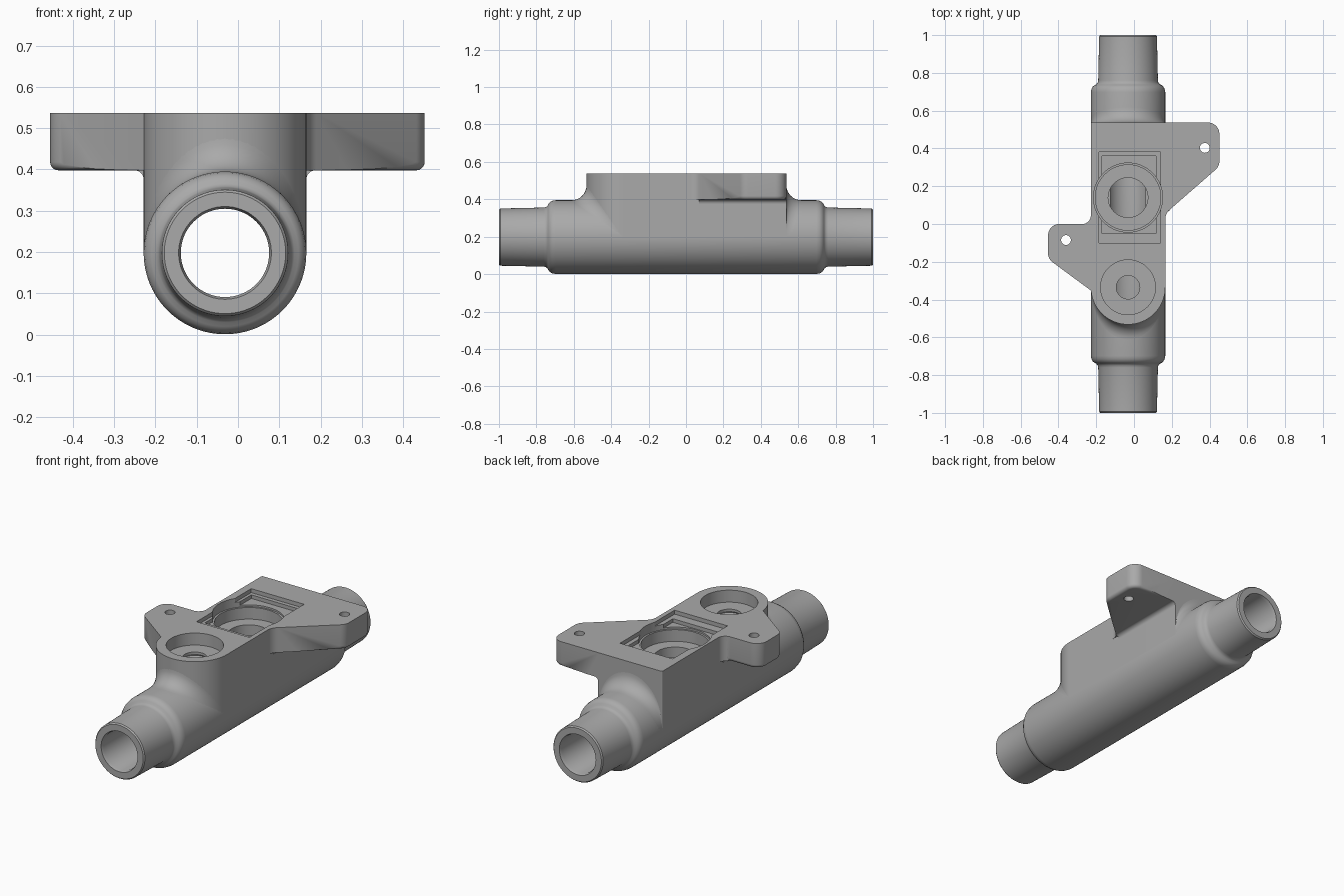
import bpy, bmesh, math
from mathutils import Vector

cube = bpy.data.objects.get("Cube")
if cube:
    bpy.data.objects.remove(cube, do_unlink=True)

CX, CZ, R = -0.0315, 0.198, 0.197      # pipe axis and body radius
TOP, EAR = 0.537, 0.398                # deck height, underside of the ears
BACK, NOSE = 0.537, -0.335             # block rear face, centre of its round nose
LEFT, RIGHT = CX + R, CX - R

grey = bpy.data.materials.new("cast grey")
grey.use_nodes = True
grey.diffuse_color = (0.4, 0.4, 0.4, 1)
grey.node_tree.nodes["Principled BSDF"].inputs["Base Color"].default_value = (0.4, 0.4, 0.4, 1)


def finish(name, bm):
    bmesh.ops.recalc_face_normals(bm, faces=bm.faces[:])
    mesh = bpy.data.meshes.new(name)
    bm.to_mesh(mesh)
    bm.free()
    mesh.materials.append(grey)
    ob = bpy.data.objects.new(name, mesh)
    bpy.context.scene.collection.objects.link(ob)
    return ob


def skin(name, rings, closed=False):
    """Solid through rings of equal point count."""
    bm = bmesh.new()
    loops = [[bm.verts.new(p) for p in ring] for ring in rings]
    n = len(loops[0])
    pairs = list(zip(loops, loops[1:]))
    for a, b in pairs:
        for i in range(n):
            j = (i + 1) % n
            bm.faces.new((a[i], a[j], b[j], b[i]))
    bm.faces.new(loops[0])
    bm.faces.new(loops[-1])
    return finish(name, bm)


def lathe(name, profile, centre, axis, steps=72):
    """Profile of (position along axis, radius)."""
    rings = []
    for h, r in profile:
        ring = []
        for i in range(steps):
            a = 2 * math.pi * i / steps
            c, s = r * math.cos(a), r * math.sin(a)
            offset = (c, h, s) if axis == "y" else (c, s, h)
            ring.append(Vector(centre) + Vector(offset))
        rings.append(ring)
    return skin(name, rings)


def rounded(points, steps=10):
    """Outline of (x, y, corner radius) with arcs at the corners."""
    out = []
    for i, (x, y, r) in enumerate(points):
        p = Vector((x, y))
        if not r:
            out.append(p)
            continue
        a = (Vector(points[i - 1][:2]) - p).normalized()
        b = (Vector(points[(i + 1) % len(points)][:2]) - p).normalized()
        half = a.angle(b) / 2
        centre = p + (a + b).normalized() * r / math.sin(half)
        start = p + a * r / math.tan(half) - centre
        end = p + b * r / math.tan(half) - centre
        sweep = math.pi - 2 * half
        for k in range(steps + 1):
            t = k / steps
            out.append(centre + (start * math.sin((1 - t) * sweep)
                                 + end * math.sin(t * sweep)) / math.sin(sweep))
    return out


def slab(name, outline, z0, z1):
    return skin(name, [[(p.x, p.y, z) for p in outline] for z in (z0, z1)])


def box(name, x0, x1, y0, y1, z0, z1):
    return slab(name, rounded([(x0, y0, 0), (x1, y0, 0), (x1, y1, 0), (x0, y1, 0)]), z0, z1)


def fillet(name, sections, a, b, steps=8):
    """Concave blend between directions a and b at (corner, radius) sections."""
    a, b = Vector(a), Vector(b)
    rings = []
    for corner, r in sections:
        corner = Vector(corner)
        ring = [corner - (a + b) * 0.1 * r]
        for k in range(steps + 1):
            t = math.pi / 2 * k / steps
            ring.append(corner + r * (a * (1 - math.cos(t)) + b * (1 - math.sin(t))))
        rings.append(ring)
    return skin(name, rings)


# Main pipe with stepped, slightly tapered ends
end = [(1, 0.147), (0.993, 0.153), (0.76, 0.158), (0.748, 0.161), (0.74, 0.168),
       (0.735, 0.178), (0.727, 0.187), (0.715, 0.194), (0.698, R)]
pipe = lathe("main_pipe", [(-y, r) for y, r in end] + end[::-1], (CX, 0, CZ), "y", 96)

# Raised block with a round nose
block = slab("upper_block", rounded([(RIGHT, NOSE - R, R * 0.999), (LEFT, NOSE - R, R * 0.999),
                                     (LEFT, BACK, 0), (RIGHT, BACK, 0.008)], 24), CZ, TOP)

# Mounting ears with softened lower edges
ears = {
    "left_ear": [(LEFT - 0.005, BACK, 0), (0.452, BACK, 0.06), (0.452, 0.305, 0.06),
                 (LEFT, 0.055, 0.07), (LEFT, -0.03, 0), (LEFT - 0.005, -0.03, 0)],
    "right_ear": [(RIGHT + 0.005, -0.36, 0), (RIGHT, -0.352, 0), (-0.455, -0.185, 0.06),
                  (-0.455, 0, 0.06), (RIGHT, 0, 0.045), (RIGHT, 0.07, 0), (RIGHT + 0.005, 0.07, 0)],
}
parts = [pipe, block]
for name, points in ears.items():
    ear = slab(name, rounded(points), EAR, TOP)
    bm = bmesh.new()
    bm.from_mesh(ear.data)
    rim = [e for e in bm.edges
           if all(v.co.z < EAR + 0.001 and abs(v.co.x - CX) > R + 0.03 for v in e.verts)]
    bmesh.ops.bevel(bm, geom=rim, offset=0.02, segments=5, profile=0.5, affect="EDGES")
    bm.to_mesh(ear.data)
    bm.free()
    parts.append(ear)

# Blends under the ears
for name, x, side, y0, y1 in (("left_ear_blend", LEFT, 1, 0.07, BACK),
                              ("right_ear_blend", RIGHT, -1, -0.33, 0)):
    parts.append(fillet(name, [((x, y, EAR), 0.022) for y in (y0, y1)], (side, 0, 0), (0, 0, -1)))

# Blends where the block meets the pipe at both ends
nose, rear = [], []
for i in range(33):
    ang = math.pi * (0.02 + 0.96 * i / 32)
    x, s = CX + R * math.cos(ang), R * math.sin(ang)
    nose.append(((x, NOSE - s, CZ + s), 0.08 * math.sin(ang)))
    rear.append(((x, BACK, CZ + s), 0.08 * math.sin(ang) ** 0.5))
parts.append(fillet("nose_blend", nose, (0, -1, 0), (0, 0, 1)))
parts.append(fillet("rear_blend", rear, (0, 1, 0), (0, 0, 1)))

# Cutters: bore, ports, recesses and screw holes
port, boss = (CX, 0.14, 0), (CX, NOSE, 0)
thread = [(0.25 + 0.011 * i, 0.062 if i % 2 else 0.069) for i in range(20)] + [(0.475, 0.062)]
mouth = [(1.01, 0.116), (0.985, 0.107)]
cutters = [
    lathe("bore_cutter", [(-y, r) for y, r in mouth] + mouth[::-1], (CX, 0, CZ), "y"),
    lathe("port_cutter", [(0.25, 0.105), (0.42, 0.105), (0.4201, 0.173), (0.485, 0.173),
                          (0.4851, 0.183), (0.6, 0.183)], port, "z"),
    lathe("boss_cutter", [(0.47, 0.145), (0.6, 0.145)], boss, "z"),
    lathe("thread_cutter", thread, boss, "z", 48),
    box("recess_cutter", -0.186, 0.14, -0.1, 0.382, 0.515, 0.6),
    box("groove_cutter", -0.17, 0.116, -0.05, 0.36, 0.495, 0.59),
    lathe("left_hole_cutter", [(0.3, 0.026), (0.6, 0.026)], (0.375, 0.403, 0), "z", 32),
    lathe("right_hole_cutter", [(0.3, 0.026), (0.6, 0.026)], (-0.36, -0.085, 0), "z", 32),
]

# Cut each part, then shade
for ob in parts:
    if ob.name.endswith("_blend"):
        used = []
    elif ob.name.endswith("_ear"):
        used = cutters[-2:]
    else:
        used = cutters[:-2]
    bpy.ops.object.select_all(action="DESELECT")
    bpy.context.view_layer.objects.active = ob
    ob.select_set(True)
    for c in used:
        mod = ob.modifiers.new(c.name, "BOOLEAN")
        mod.operation, mod.solver, mod.object = "DIFFERENCE", "EXACT", c
        bpy.ops.object.modifier_apply(modifier=mod.name)
    bpy.ops.object.shade_smooth_by_angle(angle=math.radians(32))
for c in cutters:
    bpy.data.objects.remove(c, do_unlink=True)
